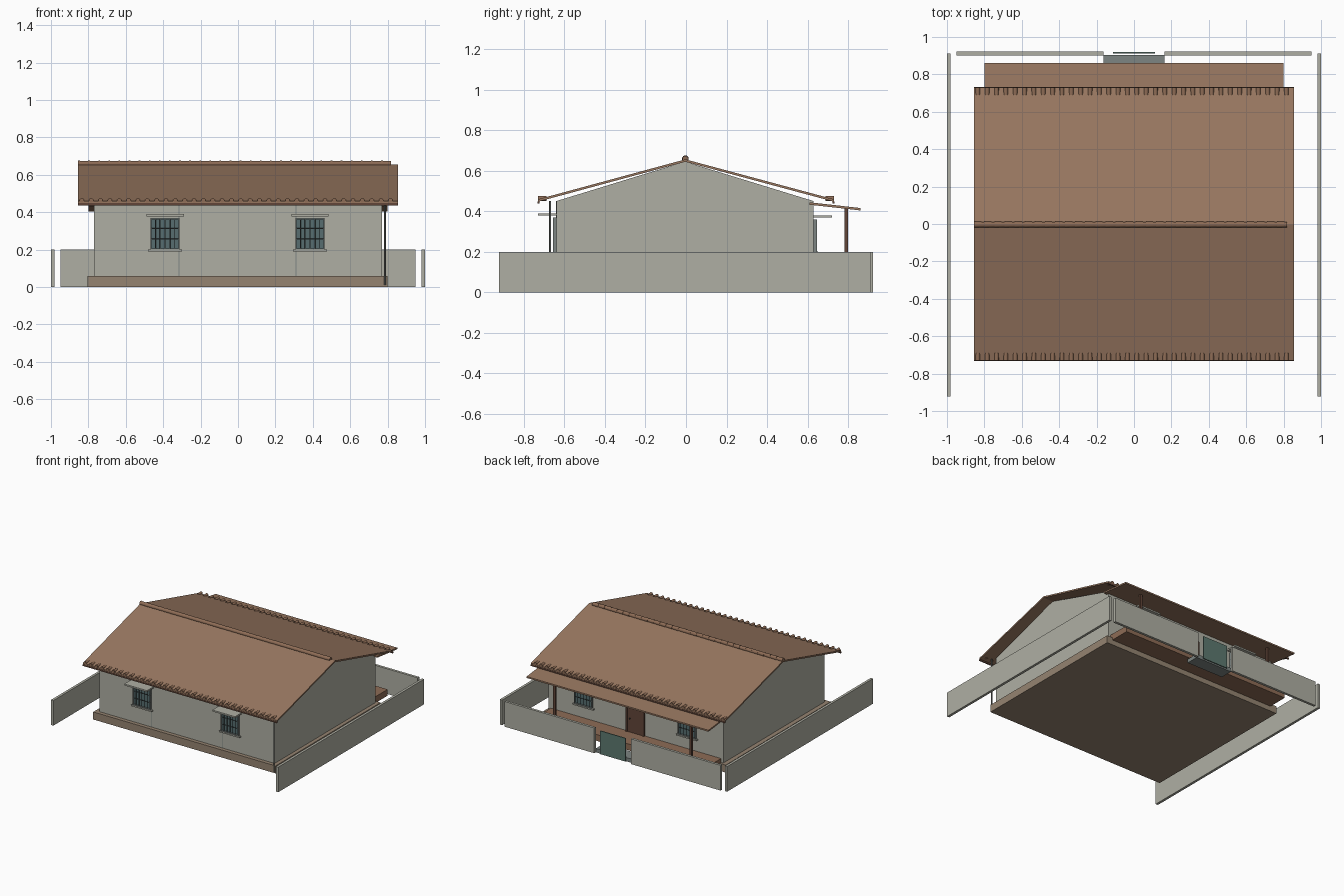
import bpy, bmesh, math
from mathutils import Matrix, Vector

if "Cube" in bpy.data.objects:
    bpy.data.objects.remove(bpy.data.objects["Cube"])


def mat(name, r, g, b):
    m = bpy.data.materials.new(name)
    m.diffuse_color = (r, g, b, 1)
    m.use_nodes = True
    m.node_tree.nodes["Principled BSDF"].inputs["Base Color"].default_value = m.diffuse_color
    return m


WALL = mat("plaster", .43, .43, .37)
ROOF = mat("clay_tile", .315, .187, .118)
EDGE = mat("dark_clay", .27, .15, .092)
BASE = mat("base_stone", .30, .23, .165)
WOOD = mat("dark_wood", .12, .06, .04)
GLASS = mat("glass", .095, .155, .162)
GATE = mat("gate_paint", .11, .19, .16)
IRON = mat("iron", .035, .042, .042)
PIPE = mat("grey_pipe", .14, .15, .14)
STONE = mat("grey_stone", .205, .235, .225)


def finish(bm, name, m, smooth=False):
    bmesh.ops.recalc_face_normals(bm, faces=bm.faces)
    me = bpy.data.meshes.new(name)
    bm.to_mesh(me)
    bm.free()
    me.materials.append(m)
    ob = bpy.data.objects.new(name, me)
    bpy.context.collection.objects.link(ob)
    if smooth:
        bpy.ops.object.select_all(action="DESELECT")
        ob.select_set(True)
        bpy.context.view_layer.objects.active = ob
        bpy.ops.object.shade_smooth_by_angle()
    return ob


def add_box(bm, x0, x1, y0, y1, z0, z1):
    c = Vector(((x0 + x1) / 2, (y0 + y1) / 2, (z0 + z1) / 2))
    s = Matrix.Diagonal((abs(x1 - x0), abs(y1 - y0), abs(z1 - z0), 1))
    bmesh.ops.create_cube(bm, size=1, matrix=Matrix.Translation(c) @ s)


def boxes(name, m, *dims):
    bm = bmesh.new()
    for d in dims:
        add_box(bm, *d)
    return finish(bm, name, m)


def prism(name, m, pts, x0, x1):
    """Extrude a (y, z) profile along x."""
    bm = bmesh.new()
    f = bm.faces.new([bm.verts.new((x0, y, z)) for y, z in pts])
    r = bmesh.ops.extrude_face_region(bm, geom=[f])
    vs = [v for v in r["geom"] if isinstance(v, bmesh.types.BMVert)]
    bmesh.ops.translate(bm, verts=vs, vec=(x1 - x0, 0, 0))
    return finish(bm, name, m)


def add_cyl(bm, c, r, length, axis, r2=None, n=16):
    rot = {"x": Matrix.Rotation(math.pi / 2, 4, "Y"),
           "y": Matrix.Rotation(math.pi / 2, 4, "X"), "z": Matrix()}[axis]
    bmesh.ops.create_cone(bm, cap_ends=True, segments=n, radius1=r, radius2=r2 or r,
                          depth=length, matrix=Matrix.Translation(c) @ rot)


# house body and plinth
prism("house_walls", WALL, [(-.64, .03), (.63, .03), (.63, .45), (-.005, .645), (-.64, .45)], -.77, .77)
boxes("plinth", BASE, (-.805, .80, -.67, .65, 0, .06))

# main roof slopes, eave tiles and fascia
for side, s in (("front", -1), ("back", 1)):
    prism(side + "_roof_slope", ROOF,
          [(-.003, .656), (s * .73, .459), (s * .73, .447), (-.003, .644)], -.855, .855)
    boxes(side + "_fascia", WOOD, (-.855, .855, s * .724, s * .732, .437, .449))
    bm = bmesh.new()
    for i in range(34):
        add_cyl(bm, (-.835 + i * .05, s * .710, .463), .012, .042, "y")
    finish(bm, side + "_eave_tiles", EDGE, True)

# ridge tiles, slightly tapered so they overlap
bm = bmesh.new()
for i in range(31):
    add_cyl(bm, (-.828 + i * .054, -.003, .659), .0165, .054, "x", .0145)
finish(bm, "ridge_tiles", EDGE, True)


# windows with frame, glass, bars, sill and sunshade
def window(name, cx, wy, s, z0, z1):
    a, b, t = cx - .078, cx + .078, .006
    y1 = wy + s * .016
    boxes(name + "_frame", STONE, (a, a + t, wy, y1, z0, z1), (b - t, b, wy, y1, z0, z1),
          (a, b, wy, y1, z0, z0 + t), (a, b, wy, y1, z1 - t, z1))
    boxes(name + "_glass", GLASS, (a, b, wy - s * .002, wy + s * .005, z0, z1))
    bm = bmesh.new()
    for i in range(1, 6):
        add_cyl(bm, (a + i * .026, wy + s * .011, (z0 + z1) / 2), .0025, z1 - z0, "z", n=8)
    for k in (1, 2):
        add_cyl(bm, (cx, wy + s * .011, z0 + k * (z1 - z0) / 3), .0025, .156, "x", n=8)
    finish(bm, name + "_bars", IRON, True)
    boxes(name + "_sill", WALL, (cx - .09, cx + .09, wy, wy + s * .02, z0 - .01, z0))
    boxes(name + "_sunshade", WALL, (cx - .1, cx + .1, wy, wy + s * .09, z1 + .01, z1 + .022))


for side, cx in (("left", -.39), ("right", .385)):
    window("front_" + side + "_window", cx, -.64, -1, .20, .368)
for side, cx in (("left", -.455), ("right", .455)):
    window("back_" + side + "_window", cx, .63, 1, .19, .358)

# thin wall joints on the front
boxes("front_wall_joints", STONE, *[(x - .002, x + .002, -.642, -.638, .06, .45) for x in (-.315, .31)])

# door on the porch side
boxes("door", WOOD, (-.07, .07, .628, .638, .09, .325))
boxes("door_frame", WOOD, (-.08, -.07, .628, .644, .09, .335), (.07, .08, .628, .644, .09, .335),
      (-.08, .08, .628, .644, .325, .335))
bm = bmesh.new()
bmesh.ops.create_uvsphere(bm, u_segments=12, v_segments=8, radius=.006,
                          matrix=Matrix.Translation((.045, .643, .20)))
finish(bm, "door_knob", IRON, True)

# porch floor, posts and lean-to roof
boxes("porch_floor", EDGE, (-.75, .75, .63, .81, .04, .09))
for side, x in (("left", -.6), ("right", .6)):
    boxes("porch_post_" + side, WOOD, (x - .009, x + .009, .781, .799, .085, .415))
prism("porch_roof", ROOF, [(.61, .444), (.86, .416), (.86, .404), (.61, .432)], -.80, .80)

# drainpipe at the front right corner
bm = bmesh.new()
add_cyl(bm, (.786, -.67, .23), .005, .44, "z")
finish(bm, "drainpipe", PIPE, True)

# yard walls, gate and entry step
boxes("left_yard_wall", WALL, (-1, -.98, -.922, .912, 0, .2))
boxes("right_yard_wall", WALL, (.98, 1, -.922, .912, 0, .2))
boxes("back_left_yard_wall", WALL, (-.95, -.162, .902, .922, 0, .2))
boxes("back_right_yard_wall", WALL, (.162, .95, .902, .922, 0, .2))
boxes("gate", GATE, (-.112, .112, .912, .919, .005, .19))
boxes("entry_step", STONE, (-.162, .162, .80, .903, 0, .03))
